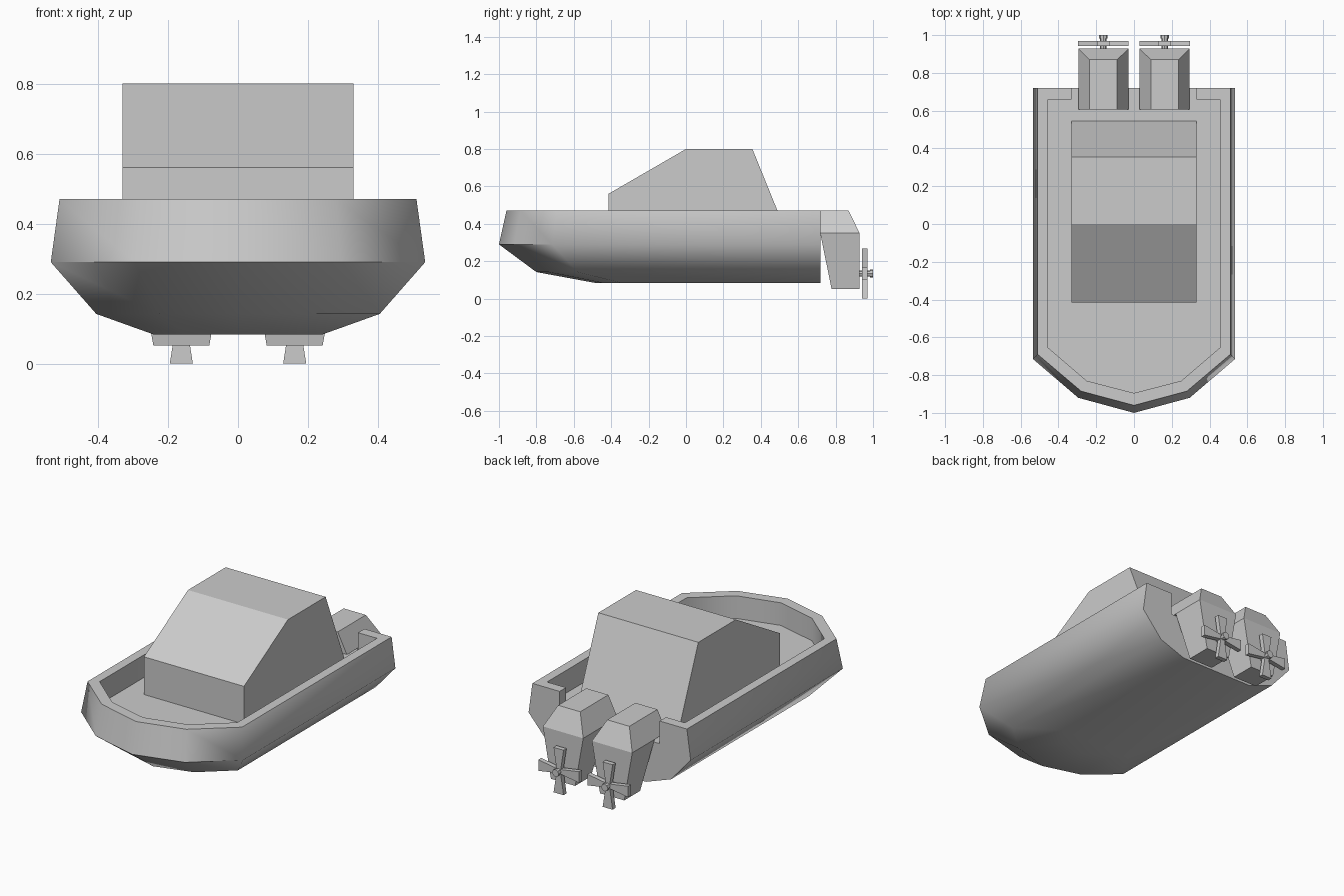
import bpy, bmesh
from math import pi, radians
from mathutils import Matrix, Vector

if "Cube" in bpy.data.objects:
    bpy.data.objects.remove(bpy.data.objects["Cube"])


def finish(name, bm):
    bmesh.ops.recalc_face_normals(bm, faces=bm.faces)
    mesh = bpy.data.meshes.new(name)
    bm.to_mesh(mesh)
    bm.free()
    ob = bpy.data.objects.new(name, mesh)
    bpy.context.collection.objects.link(ob)
    return ob


def mirrored(pts):
    """Right half ending on the centre line -> full outline."""
    return pts + [(-x, y) for x, y in reversed(pts) if x > 0]


def ring(bm, half, z):
    return [bm.verts.new((x, y, z)) for x, y in mirrored(half)]


def strip(bm, a, b):
    for i in range(len(a) - 1):
        bm.faces.new((a[i], a[i + 1], b[i + 1], b[i]))


def frustum(bm, low, high, mat=Matrix()):
    """Block between two rectangles (x0, x1, y0, y1, z)."""
    rings = []
    for x0, x1, y0, y1, z in (low, high):
        rings.append([bm.verts.new(mat @ Vector((x, y, z)))
                      for x, y in ((x0, y0), (x1, y0), (x1, y1), (x0, y1))])
    a, b = rings
    strip(bm, a + a[:1], b + b[:1])
    bm.faces.new(a)
    bm.faces.new(b)


STERN, DECK, RIM = 0.72, 0.335, 0.47

# Hull: U-shaped outlines stacked from keel to rim, with a sunken deck
bm = bmesh.new()
levels = [
    ring(bm, [(0.24, STERN), (0.24, -0.34), (0.15, -0.44), (0, -0.48)], 0.083),
    ring(bm, [(0.405, STERN), (0.405, -0.58), (0.225, -0.735), (0, -0.80)], 0.142),
    ring(bm, [(0.535, STERN), (0.535, -0.715), (0.295, -0.92), (0, -1.0)], 0.29),
    ring(bm, [(0.51, STERN), (0.51, -0.69), (0.28, -0.885), (0, -0.96)], RIM),
]
well = [(0.33, STERN), (0.33, 0.66), (0.455, 0.66), (0.455, -0.655),
        (0.25, -0.83), (0, -0.895)]
rim_in, deck = ring(bm, well, RIM), ring(bm, well, DECK)
for a, b in zip(levels, levels[1:]):
    strip(bm, a, b)
strip(bm, rim_in, deck)
bm.faces.new(levels[0])
bm.faces.new(deck)
bm.faces.new(levels[-1] + rim_in[::-1])
right = [l[0] for l in levels] + [rim_in[0], deck[0]]
left = [l[-1] for l in levels] + [rim_in[-1], deck[-1]]
bm.faces.new(right + left[::-1])
hull = finish("hull", bm)
bpy.context.view_layer.objects.active = hull
hull.select_set(True)
bpy.ops.object.shade_smooth_by_angle(angle=radians(55))
hull.select_set(False)

# Cabin: side profile extruded across the boat
bm = bmesh.new()
profile = [(-0.415, DECK), (-0.415, 0.56), (0, 0.80), (0.355, 0.80), (0.544, DECK)]
sides = [[bm.verts.new((x, y, z)) for y, z in profile] for x in (-0.33, 0.33)]
strip(bm, sides[0] + sides[0][:1], sides[1] + sides[1][:1])
for s in sides:
    bm.faces.new(s)
finish("cabin", bm)

# Outboard motors and propellers
for side, cx in (("left", -0.162), ("right", 0.162)):
    bm = bmesh.new()
    frustum(bm, (-0.133, 0.133, 0.605, 0.928, 0.35), (-0.073, 0.073, 0.605, 0.87, RIM))
    frustum(bm, (-0.08, 0.08, 0.778, 0.928, 0.052), (-0.133, 0.133, 0.718, 0.928, 0.35))
    finish(side + "_motor", bm).location.x = cx

    bm = bmesh.new()
    for i in range(4):
        frustum(bm, (-0.013, 0.013, 0.942, 0.97, 0.008),
                (-0.033, 0.033, 0.942, 0.97, 0.134), Matrix.Rotation(i * pi / 2, 4, 'Y'))
    # hub shaft and end cap
    for r, y0, y1 in ((0.017, 0.92, 0.985), (0.022, 0.983, 1.0)):
        bmesh.ops.create_cone(
            bm, cap_ends=True, segments=8, radius1=r, radius2=r, depth=y1 - y0,
            matrix=Matrix.Translation((0, (y0 + y1) / 2, 0)) @ Matrix.Rotation(pi / 2, 4, 'X'))
    finish(side + "_propeller", bm).location = (cx, 0, 0.134)
